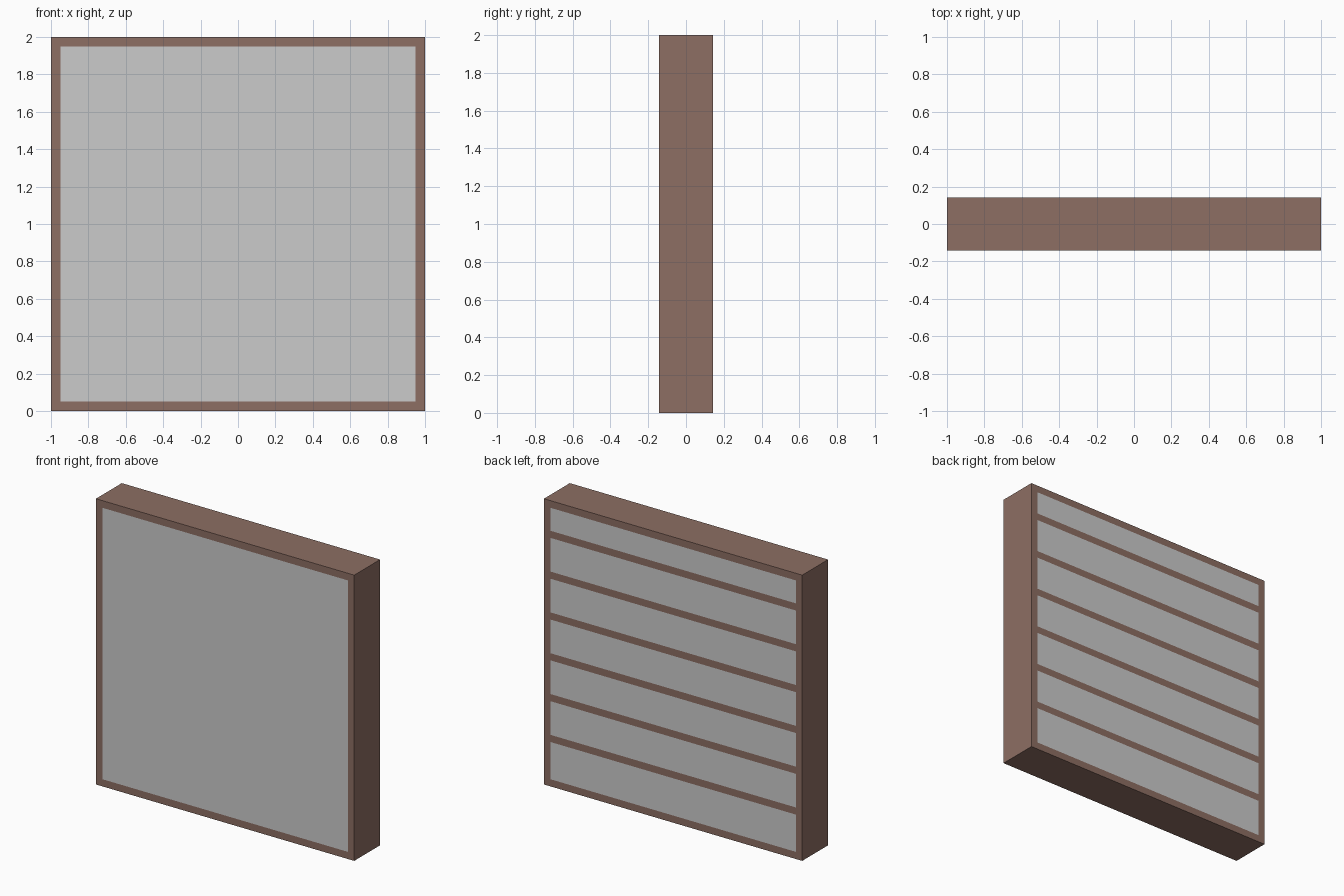
import bpy

if "Cube" in bpy.data.objects:
    bpy.data.objects.remove(bpy.data.objects["Cube"])

W, H, T = 2.0, 2.0, 0.05      # width, height, board thickness
D = 2.0 / 7                   # depth, also the shelf spacing
PANEL = 0.02                  # panel thickness
IN = W / 2 - T                # inner half width

wood = bpy.data.materials.new("brown_wood")
wood.diffuse_color = (0.266, 0.156, 0.125, 1)
wood.use_nodes = True
wood.node_tree.nodes["Principled BSDF"].inputs["Base Color"].default_value = wood.diffuse_color


def box(name, x, y, z, mat=None):
    """Box from (min, max) pairs on each axis."""
    bpy.ops.mesh.primitive_cube_add(size=1)
    ob = bpy.context.object
    ob.name = name
    ob.location = [(a + b) / 2 for a, b in (x, y, z)]
    ob.scale = [b - a for a, b in (x, y, z)]
    bpy.ops.object.transform_apply(location=True, scale=True)
    if mat:
        ob.data.materials.append(mat)
    return ob


depth = (-D / 2, D / 2)

# Outer frame
box("left_side", (-W / 2, -IN), depth, (0, H), wood)
box("right_side", (IN, W / 2), depth, (0, H), wood)
box("bottom_board", (-IN, IN), depth, (0, T), wood)
box("top_board", (-IN, IN), depth, (H - T, H), wood)

# Full front panel, flush with the frame
box("front_panel", (-IN, IN), (-D / 2, -D / 2 + PANEL), (T, H - T))

# Six shelves, with their edges showing at the back
centres = [T + D * k for k in range(1, 7)]
for i, z in enumerate(centres, 1):
    box(f"shelf_{i}", (-IN, IN), (-D / 2 + PANEL, D / 2), (z - T / 2, z + T / 2), wood)

# Back panels closing the bays between shelves
lows = [T] + [z + T / 2 for z in centres]
highs = [z - T / 2 for z in centres] + [H - T]
for i, (lo, hi) in enumerate(zip(lows, highs), 1):
    box(f"back_panel_{i}", (-IN, IN), (D / 2 - PANEL, D / 2), (lo, hi))
